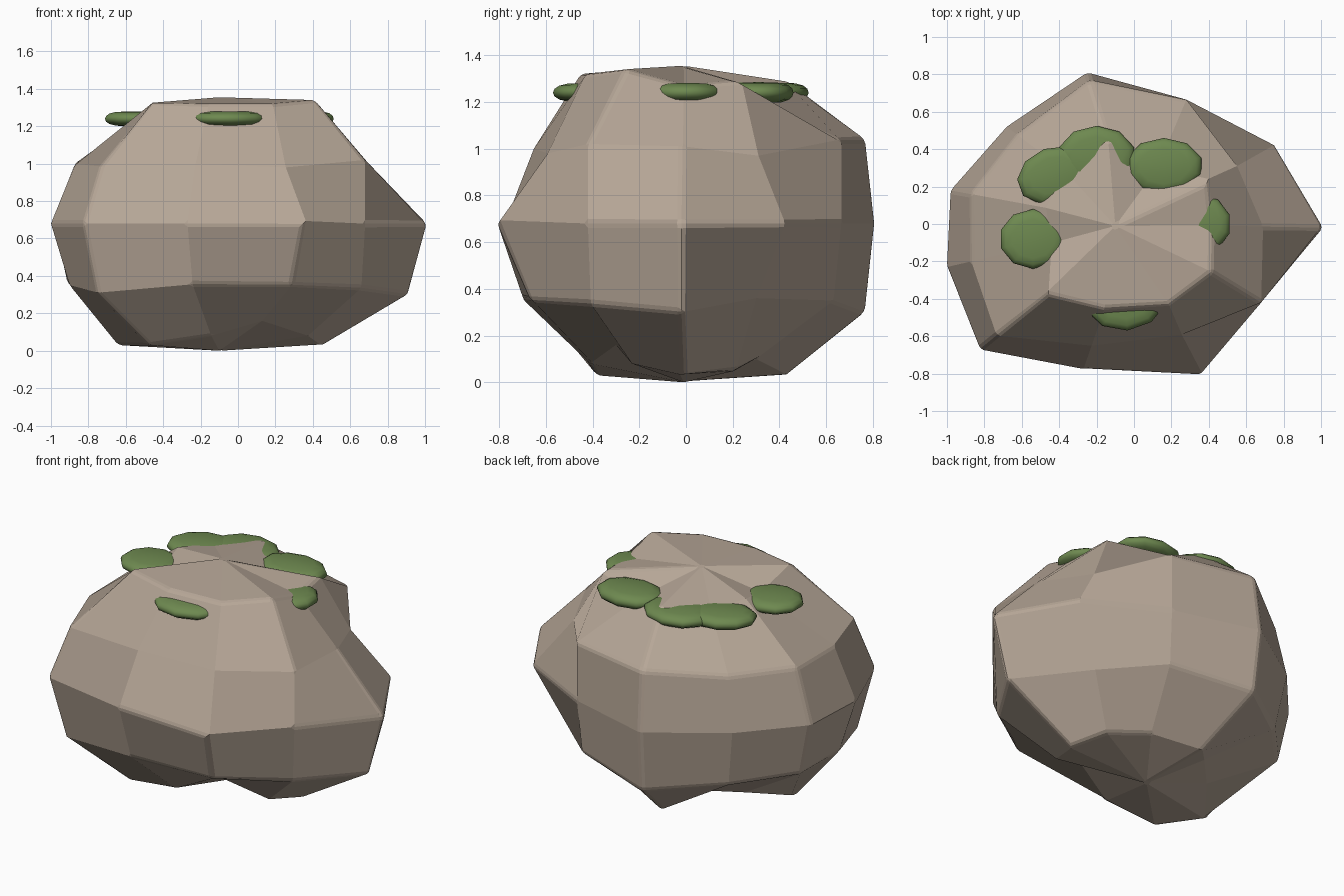
import bpy, bmesh, math

if "Cube" in bpy.data.objects:
    bpy.data.objects.remove(bpy.data.objects["Cube"])


def material(name, rgb):
    m = bpy.data.materials.new(name)
    m.diffuse_color = (*rgb, 1)
    m.use_nodes = True
    m.node_tree.nodes["Principled BSDF"].inputs["Base Color"].default_value = m.diffuse_color
    return m


stone = material("warm_stone", (0.47, 0.385, 0.31))
green = material("moss_green", (0.155, 0.25, 0.08))

# boulder: an uneven eleven-sided outline, scaled per ring and corner
outline = [(1.015, -.02), (.755, .425), (.28, .665), (-.25, .81), (-.68, .52), (-.98, .18),
           (-1.0, -.23), (-.825, -.67), (-.27, -.775), (.35, -.81), (.68, -.42)]
rings = [  # (scale per corner, height per corner), bottom to top
    ([.45, .50, .45, .54, .46, .47, .64, .57, .53, .37, .55],
     [.03, .05, .10, .03, .12, .09, .03, .03, .08, .16, .08]),
    ([.90, .71, .95, .95, .92, .93, .90, .91, .90, .82, .97],
     [.30, .36, .35, .30, .33, .36, .35, .31, .355, .35, .335]),
    ([1.0] * 11, [.68] * 11),
    ([.68, .73, 1.0, .95, .92, .89, .87, .89, .84, .73, 1.0],
     [1.01, .97, 1.04, 1.04, 1.0, 1.0, 1.0, .985, 1.0, .98, 1.02]),
    ([.41, .52, .45, .55, .54, .48, .44, .56, .58, .53, .61],
     [1.27, 1.29, 1.21, 1.285, 1.265, 1.29, 1.25, 1.33, 1.32, 1.32, 1.34]),
]
bm = bmesh.new()
grid = [[bm.verts.new((x * s, y * s, z)) for (x, y), s, z in zip(outline, scale, height)]
        for scale, height in rings]
bottom = bm.verts.new((-.1, -.01, 0))
top = bm.verts.new((-.1, -.01, 1.355))
for j in range(11):
    k = (j + 1) % 11
    bm.faces.new((bottom, grid[0][k], grid[0][j]))
    bm.faces.new((top, grid[-1][j], grid[-1][k]))
    for a, b in zip(grid, grid[1:]):
        bm.faces.new((a[j], a[k], b[k], b[j]))
mesh = bpy.data.meshes.new("boulder")
bm.to_mesh(mesh)
bm.free()
boulder = bpy.data.objects.new("boulder", mesh)
bpy.context.collection.objects.link(boulder)
mesh.materials.append(stone)
bev = boulder.modifiers.new("worn_edges", "BEVEL")
bev.width = .02
bev.segments = 2
bev.limit_method = "ANGLE"
bev.angle_limit = math.radians(35)

# moss: flat rounded pads in a loose ring around the crown
# (x, y, length, width, half height, turn)
pads = [(-.54, -.08, .18, .16, .040, 0), (-.43, .26, .20, .15, .042, .35),
        (-.20, .36, .21, .165, .043, 0), (.16, .31, .21, .15, .045, 0),
        (.35, .0, .17, .16, .042, 0), (-.05, -.385, .225, .185, .042, .08)]
for i, (x, y, rx, ry, h, turn) in enumerate(pads):
    bm = bmesh.new()
    bmesh.ops.create_uvsphere(bm, u_segments=10, v_segments=8, radius=1)
    for v in bm.verts:  # squarer edge than a plain ellipsoid
        r = math.hypot(v.co.x, v.co.y)
        f = r ** -.55 if r > .01 else 1
        v.co = (v.co.x * f * rx, v.co.y * f * ry, v.co.z * h)
    for f in bm.faces:
        f.smooth = True
    mesh = bpy.data.meshes.new("moss_pad")
    bm.to_mesh(mesh)
    bm.free()
    mesh.materials.append(green)
    pad = bpy.data.objects.new(f"moss_pad_{i + 1}", mesh)
    pad.location = (x, y, 1.24)
    pad.rotation_euler.z = turn
    bpy.context.collection.objects.link(pad)
